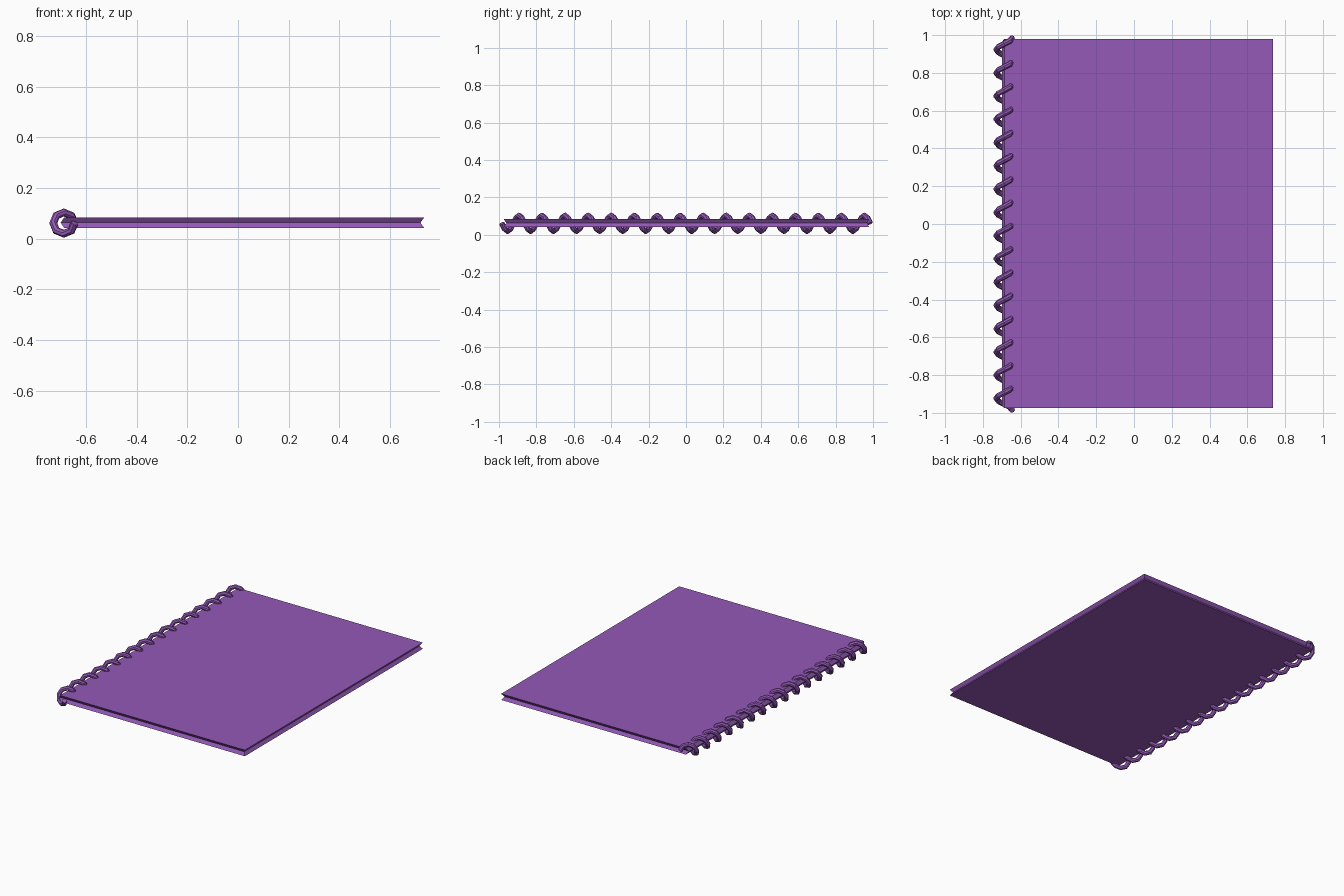
import bpy, bmesh, math

if "Cube" in bpy.data.objects:
    bpy.data.objects.remove(bpy.data.objects["Cube"])

mat = bpy.data.materials.new("purple")
mat.diffuse_color = (0.30, 0.10, 0.48, 1)
mat.use_nodes = True
mat.node_tree.nodes["Principled BSDF"].inputs["Base Color"].default_value = mat.diffuse_color

# Page block: three outline rings, pinched in at mid height, with a rounded-out spine
mid, half = 0.063, 0.0215
y0, y1 = -0.975, 0.98
rings = [(mid - half, -0.685, 0.735, 0.0),
         (mid, -0.70, 0.72, 0.015),
         (mid + half, -0.685, 0.735, 0.0)]
bm = bmesh.new()
loops = []
for z, x0, x1, inset in rings:
    loops.append([bm.verts.new((x, y, z)) for x, y in (
        (x0, y0 + inset), (x1, y0 + inset), (x1, y1 - inset), (x0, y1 - inset))])
for a, b in zip(loops, loops[1:]):
    for i in range(4):
        j = (i + 1) % 4
        bm.faces.new((a[i], a[j], b[j], b[i]))
bm.faces.new(loops[0][::-1])
bm.faces.new(loops[-1])
mesh = bpy.data.meshes.new("page_block")
bm.to_mesh(mesh)
bm.free()
block = bpy.data.objects.new("page_block", mesh)
mesh.materials.append(mat)
bpy.context.collection.objects.link(block)

# Spiral binding: a tube wound 16 times along the spine
turns, steps, radius, tube = 16, 8, 0.042, 0.0155
cx, cz, end = -0.687, 0.0615, 0.985
curve = bpy.data.curves.new("spiral_binding", 'CURVE')
curve.dimensions = '3D'
curve.bevel_depth = tube
curve.bevel_resolution = 2
curve.use_fill_caps = True
spline = curve.splines.new('POLY')
count = turns * steps
spline.points.add(count)
for i, p in enumerate(spline.points):
    a = -2 * math.pi * i / steps
    p.co = (cx + radius * math.cos(a), -end + 2 * end * i / count,
            cz + radius * math.sin(a), 1)
spline.use_smooth = False
curve.materials.append(mat)
spiral = bpy.data.objects.new("spiral_binding", curve)
bpy.context.collection.objects.link(spiral)
